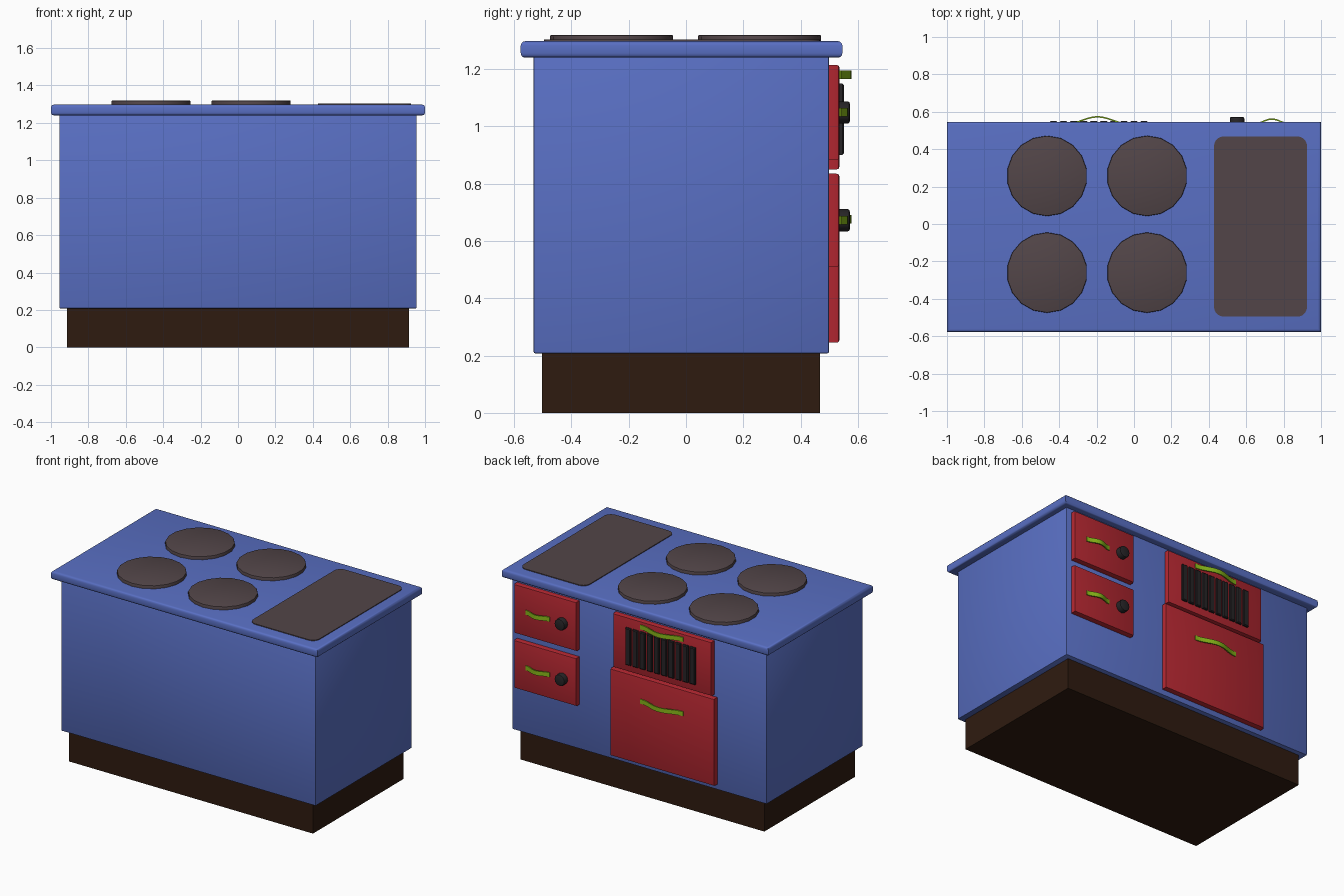
import bpy, bmesh, math
from mathutils import Matrix

if "Cube" in bpy.data.objects:
    bpy.data.objects.remove(bpy.data.objects["Cube"])


def material(name, rgb):
    m = bpy.data.materials.new(name)
    m.diffuse_color = (*rgb, 1)
    m.use_nodes = True
    m.node_tree.nodes["Principled BSDF"].inputs["Base Color"].default_value = m.diffuse_color
    return m


BLUE = material("blue_enamel", (0.10, 0.16, 0.55))
RED = material("red_enamel", (0.45, 0.02, 0.03))
LIME = material("lime_metal", (0.25, 0.48, 0.01))
IRON = material("warm_iron", (0.085, 0.06, 0.065))
BLACK = material("black_iron", (0.02, 0.018, 0.02))
BROWN = material("dark_brown", (0.028, 0.011, 0.005))


def finish(bm, name, mat):
    bmesh.ops.recalc_face_normals(bm, faces=bm.faces[:])
    me = bpy.data.meshes.new(name)
    bm.to_mesh(me)
    bm.free()
    ob = bpy.data.objects.new(name, me)
    bpy.context.collection.objects.link(ob)
    me.materials.append(mat)
    bpy.ops.object.select_all(action='DESELECT')
    ob.select_set(True)
    bpy.context.view_layer.objects.active = ob
    bpy.ops.object.shade_smooth_by_angle(angle=math.radians(35))
    return ob


def box(name, x, y, z, mat, bevel=0, segs=2, pick=None):
    """Box from (min, max) ranges; pick chooses which edges get bevelled."""
    bm = bmesh.new()
    bmesh.ops.create_cube(bm, size=1)
    for v in bm.verts:
        v.co = [r[0] + (c + 0.5) * (r[1] - r[0]) for c, r in zip(v.co, (x, y, z))]
    if bevel:
        edges = [e for e in bm.edges if pick is None or pick(e)]
        bmesh.ops.bevel(bm, geom=edges, offset=bevel, segments=segs,
                        profile=0.5, affect='EDGES')
    return finish(bm, name, mat)


def is_vertical(e):
    return abs(e.verts[0].co.z - e.verts[1].co.z) > 1e-5


def is_front_rim(e):
    return all(v.co.y > 0.53 for v in e.verts)


def disc(name, centre, radius, height, sides, chamfer, mat, facing_y=False):
    """Chamfered disc standing on centre, along +z or +y."""
    bm = bmesh.new()
    bmesh.ops.create_cone(bm, cap_ends=True, segments=sides, radius1=radius,
                          radius2=radius, depth=height,
                          matrix=Matrix.Translation((0, 0, height / 2)))
    rim = [e for e in bm.edges if all(v.co.z > height * 0.9 for v in e.verts)]
    bmesh.ops.bevel(bm, geom=rim, offset=chamfer, segments=2, profile=0.5,
                    affect='EDGES')
    if facing_y:
        bm.transform(Matrix.Rotation(-math.pi / 2, 4, 'X'))
    bm.transform(Matrix.Translation(centre))
    return finish(bm, name, mat)


def handle(name, cx, cz, length, rise, height=0.03, thick=0.008, n=16):
    """Bell-curved strap handle swelling out of a door face."""
    bm = bmesh.new()
    rings = []
    for i in range(n + 1):
        t = i / n
        x = cx + (t - 0.5) * length
        y = 0.533 + rise * math.sin(math.pi * t) ** 2
        rings.append([bm.verts.new((x, y + dy, cz + dz)) for dy, dz in (
            (0, -height / 2), (thick, -height / 2),
            (thick, height / 2), (0, height / 2))])
    for a, b in zip(rings, rings[1:]):
        for k in range(4):
            bm.faces.new((a[k], a[(k + 1) % 4], b[(k + 1) % 4], b[k]))
    bm.faces.new(rings[0])
    bm.faces.new(rings[-1])
    return finish(bm, name, LIME)


# Plinth, body and worktop
box("plinth", (-0.915, 0.915), (-0.503, 0.467), (0, 0.22), BROWN)
box("body", (-0.955, 0.955), (-0.532, 0.50), (0.208, 1.245), BLUE, 0.006)
box("worktop", (-1, 1), (-0.577, 0.546), (1.24, 1.298), BLUE, 0.016, 3,
    lambda e: not is_vertical(e))

# Four hotplates and the griddle
for col, px in enumerate((-0.465, 0.07)):
    for row, py in enumerate((-0.26, 0.257)):
        disc(f"hotplate_{col}{row}", (px, py, 1.29), 0.215, 0.03, 18, 0.006, IRON)
box("griddle", (0.428, 0.925), (-0.495, 0.468), (1.29, 1.303), IRON, 0.05, 5,
    is_vertical)

# Doors
CX = -0.195
box("firebox_door", (CX - 0.37, CX + 0.37), (0.495, 0.536), (0.85, 1.215), RED,
    0.01, 2, is_front_rim)
box("oven_door", (CX - 0.39, CX + 0.39), (0.495, 0.536), (0.245, 0.835), RED,
    0.01, 2, is_front_rim)
handle("firebox_handle", CX, 1.18, 0.32, 0.036)
handle("oven_handle", CX, 0.676, 0.32, 0.036)

# Small doors, each with a handle and a knob
for name, z0, z1 in (("upper", 0.883, 1.215), ("lower", 0.51, 0.835)):
    mid = (z0 + z1) / 2
    box(f"{name}_small_door", (0.45, 0.917), (0.495, 0.536), (z0, z1), RED,
        0.01, 2, is_front_rim)
    handle(f"{name}_small_handle", 0.737, mid, 0.18, 0.024)
    disc(f"{name}_knob", (0.551, 0.53, mid), 0.039, 0.042, 12, 0.008, BLACK, True)

# Firebox grille bars
for i in range(10):
    x = -0.43 + i * 0.0537
    box(f"grille_bar_{i}", (x - 0.02, x + 0.02), (0.53, 0.551), (0.90, 1.15), BLACK,
        0.005, 1, is_front_rim)
